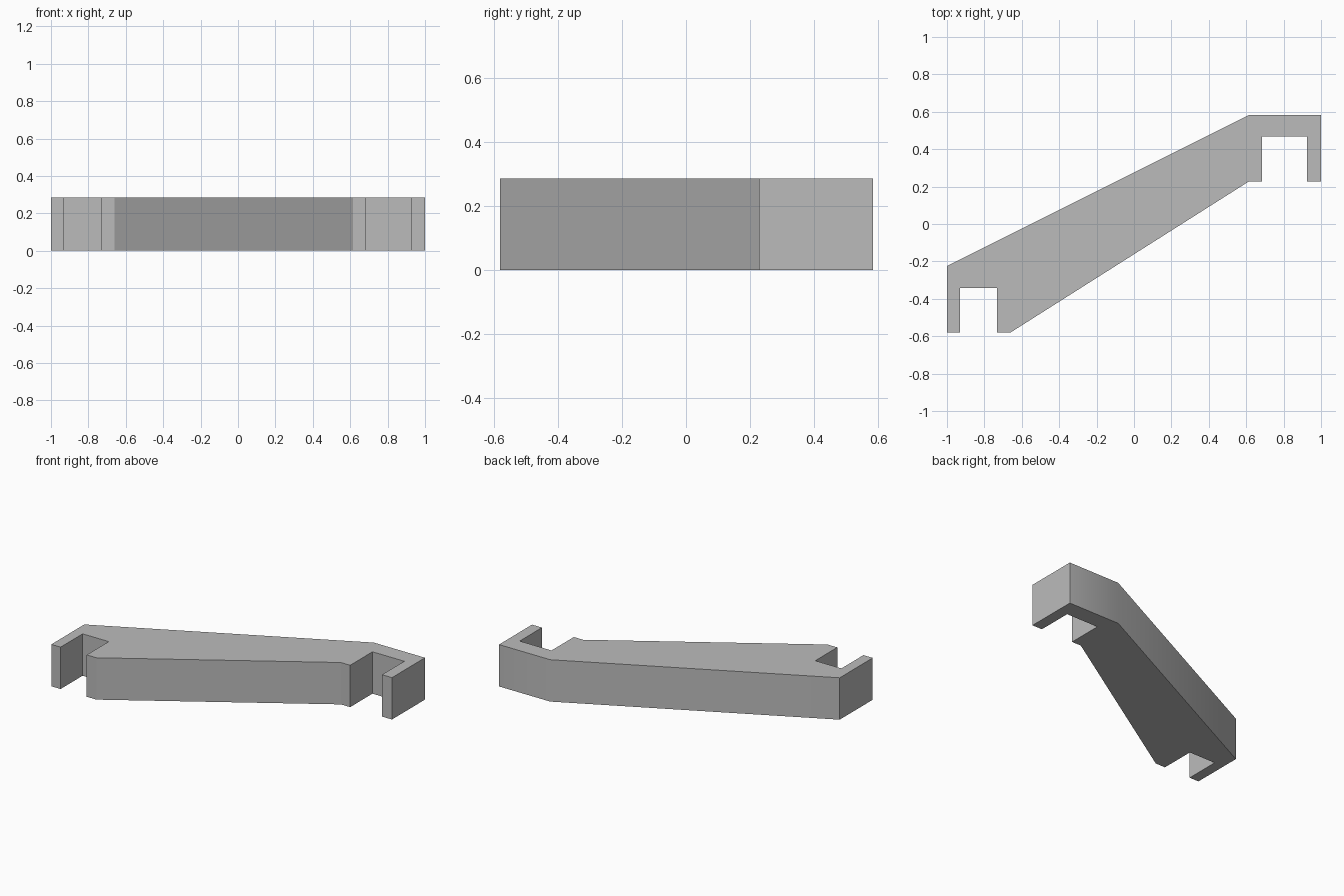
import bpy
import bmesh
import math

cube = bpy.data.objects.get("Cube")
if cube:
    bpy.data.objects.remove(cube, do_unlink=True)

HEIGHT = 0.285

# Plain grey finish
grey = bpy.data.materials.new("plain_grey")
grey.use_nodes = True
colour = (0.5, 0.5, 0.5, 1)
grey.diffuse_color = colour
grey.node_tree.nodes["Principled BSDF"].inputs["Base Color"].default_value = colour

# Slanted arm outline with an open notch at each end, counter-clockwise
outline = [
    (-1, -0.58), (-0.93, -0.58), (-0.93, -0.343), (-0.733, -0.343),
    (-0.733, -0.58), (-0.66, -0.58),                  # right notch
    (0.615, 0.228), (0.685, 0.228), (0.685, 0.468),
    (0.925, 0.468), (0.925, 0.228), (1, 0.228),       # left notch
    (1, 0.583), (0.615, 0.583), (-1, -0.225),         # back edge
]

# Extrude the outline upward
bm = bmesh.new()
base = bm.faces.new([bm.verts.new((x, y, 0)) for x, y in outline])
top = bmesh.ops.extrude_face_region(bm, geom=[base], use_keep_orig=True)
bmesh.ops.translate(bm, vec=(0, 0, HEIGHT),
                    verts=[g for g in top["geom"] if isinstance(g, bmesh.types.BMVert)])
bmesh.ops.recalc_face_normals(bm, faces=bm.faces)

mesh = bpy.data.meshes.new("slanted_bracket")
bm.to_mesh(mesh)
bm.free()
mesh.materials.append(grey)
bracket = bpy.data.objects.new("slanted_bracket", mesh)
bpy.context.collection.objects.link(bracket)

# Soften only the shallow bend along the back
bpy.ops.object.select_all(action="DESELECT")
bracket.select_set(True)
bpy.context.view_layer.objects.active = bracket
bpy.ops.object.shade_smooth_by_angle(angle=math.radians(30))
